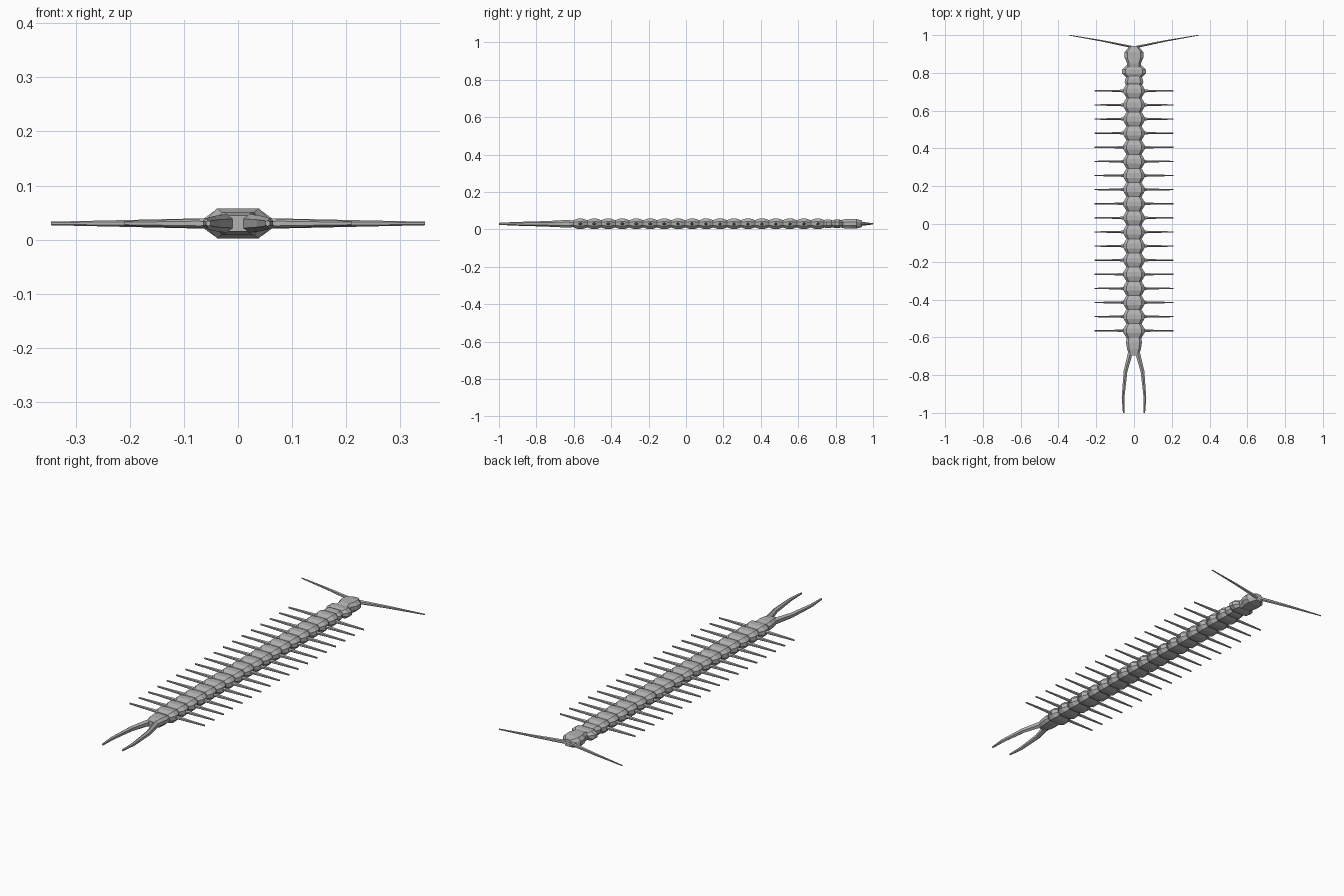
import bpy, bmesh
from mathutils import Vector

default_cube = bpy.data.objects.get("Cube")
if default_cube:
    bpy.data.objects.remove(default_cube)

shade = (0.45, 0.45, 0.45, 1)
grey = bpy.data.materials.new("plain grey")
grey.use_nodes = True
grey.diffuse_color = shade
grey.node_tree.nodes["Principled BSDF"].inputs["Base Color"].default_value = shade

UP = Vector((0, 0, 1))
MID_HEIGHT = 0.03


def point_symmetric(half):
    """Complete a cross-section from its first half."""
    return half + [(-across, -up) for across, up in half]


SHELL = point_symmetric([(1, -.4), (1, .4), (.7, 1), (-.7, 1)])
LIMB = point_symmetric([(1, -.5), (1, .5), (0, 1)])


def loft(name, path, widths, heights, section):
    """Skin a cross-section along a path, with half widths and half heights."""
    bm = bmesh.new()
    last = len(path) - 1
    rings = []
    for i, centre in enumerate(path):
        along = path[min(i + 1, last)] - path[max(i - 1, 0)]
        side = along.cross(UP).normalized()
        rings.append([bm.verts.new(centre + side * across * widths[i] + UP * up * heights[i])
                      for across, up in section])
    for near, far in zip(rings, rings[1:]):
        for k in range(len(section)):
            bm.faces.new((near[k - 1], near[k], far[k], far[k - 1]))
    bm.faces.new(rings[0])
    bm.faces.new(rings[-1])
    bmesh.ops.recalc_face_normals(bm, faces=bm.faces)
    mesh = bpy.data.meshes.new(name)
    bm.to_mesh(mesh)
    bm.free()
    mesh.materials.append(grey)
    bpy.context.collection.objects.link(bpy.data.objects.new(name, mesh))


def plate(name, back, front, widths, height):
    """Armour plate with evenly spaced widths and lowered ends."""
    last = len(widths) - 1
    path = [Vector((0, back + (front - back) * i / last, MID_HEIGHT)) for i in range(last + 1)]
    heights = [height * (.7 if i in (0, last) else 1) for i in range(last + 1)]
    loft(name, path, widths, heights, SHELL)


def limb_pair(name, points, width, height, tip):
    """Mirrored pair of limbs that taper evenly down to the tip fraction."""
    last = len(points) - 1
    taper = [1 + (tip - 1) * i / last for i in range(last + 1)]
    for side, sign in (("left", 1), ("right", -1)):
        path = [Vector((sign * x, y, MID_HEIGHT)) for x, y in points]
        loft(f"{side}_{name}", path, [width * t for t in taper],
             [height * t for t in taper], LIMB)


# Trunk segments, each with hip sockets and a pair of legs
SEGMENTS = 18
FIRST, LAST = 0.705, -0.565
step = (FIRST - LAST) / (SEGMENTS - 1)
for i in range(SEGMENTS):
    y = FIRST - i * step
    plate(f"segment_{i + 1}", y - step / 2, y + step / 2, (.04, .055, .055, .04), .028)
    limb_pair(f"hip_{i + 1}", [(.04, y), (.07, y)], .01, .01, .7)
    limb_pair(f"leg_{i + 1}", [(.06, y), (.21, y)], .006, .009, .5)

# Neck, collar and head
plate("neck", .73, .79, (.04, .05, .045, .035), .023)
plate("collar", .775, .84, (.04, .063, .063, .04), .023)
plate("head", .82, .942, (.04, .036, .05, .049, .02), .025)

# Antennae
limb_pair("antenna", [(0, .935), (.17, .97), (.345, 1)], .006, .011, .3)

# Tail plate and forked tail
plate("tail_plate", -.695, -.59, (.026, .037, .042, .036), .021)
limb_pair("tail_prong", [(.016, -.67), (.045, -.78), (.058, -.92), (.055, -1)], .013, .018, .3)
